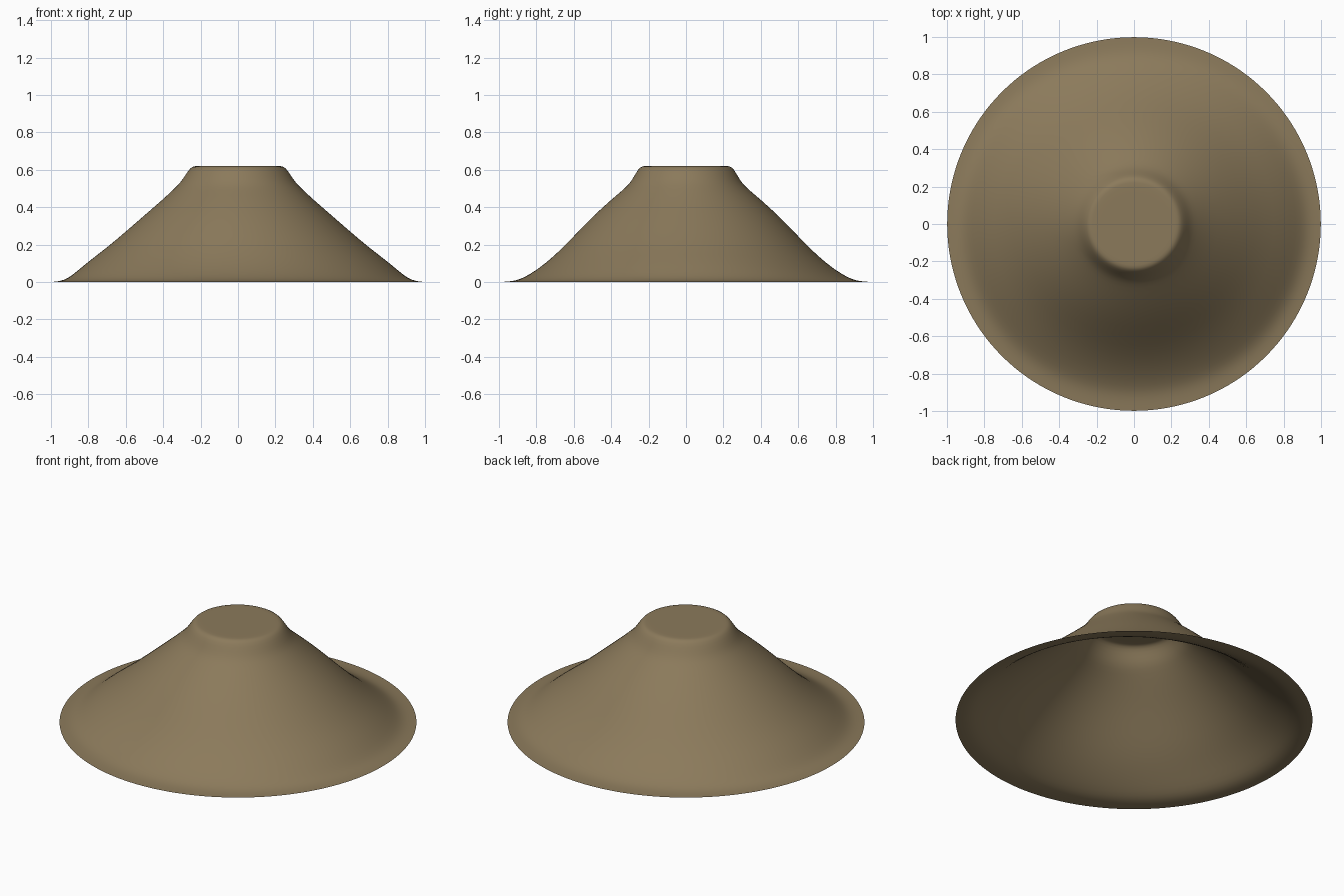
import bpy, bmesh, math

if "Cube" in bpy.data.objects:
    bpy.data.objects.remove(bpy.data.objects["Cube"])

SEGMENTS = 72

# Slope profile: radius, height along x, height along y
PROFILE = [
    (0.12, 0.62, 0.62), (0.21, 0.62, 0.62), (0.235, 0.62, 0.62), (0.255, 0.61, 0.605),
    (0.28, 0.575, 0.56), (0.305, 0.535, 0.522), (0.34, 0.50, 0.49),
    (0.40, 0.443, 0.44), (0.50, 0.357, 0.35), (0.60, 0.27, 0.245),
    (0.70, 0.185, 0.142), (0.80, 0.11, 0.062), (0.87, 0.05, 0.022),
    (0.91, 0.02, 0.008), (0.95, 0.004, 0.002), (1.0, 0.0, 0.0),
]

# Hollow mound: rings whose height blends between the two profiles
bm = bmesh.new()
rings = []
for r, hx, hy in PROFILE:
    ring = []
    for i in range(SEGMENTS):
        a = 2 * math.pi * i / SEGMENTS
        c = math.cos(a) ** 2
        ring.append(bm.verts.new((r * math.cos(a), r * math.sin(a), hx * c + hy * (1 - c))))
    rings.append(ring)

for inner, outer in zip(rings, rings[1:]):
    for i in range(SEGMENTS):
        j = (i + 1) % SEGMENTS
        bm.faces.new((inner[i], outer[i], outer[j], inner[j]))

# Flat summit
centre = bm.verts.new((0, 0, 0.62))
for i in range(SEGMENTS):
    bm.faces.new((centre, rings[0][i], rings[0][(i + 1) % SEGMENTS]))

for f in bm.faces:
    f.smooth = True
mesh = bpy.data.meshes.new("mountain")
bm.to_mesh(mesh)
bm.free()
mountain = bpy.data.objects.new("mountain", mesh)
bpy.context.collection.objects.link(mountain)

# Smooth the slope
sub = mountain.modifiers.new("smooth", "SUBSURF")
sub.levels = sub.render_levels = 1

# Earth colour
mat = bpy.data.materials.new("earth")
mat.diffuse_color = (0.26, 0.195, 0.105, 1)
mat.use_nodes = True
mat.node_tree.nodes["Principled BSDF"].inputs["Base Color"].default_value = mat.diffuse_color
mesh.materials.append(mat)
